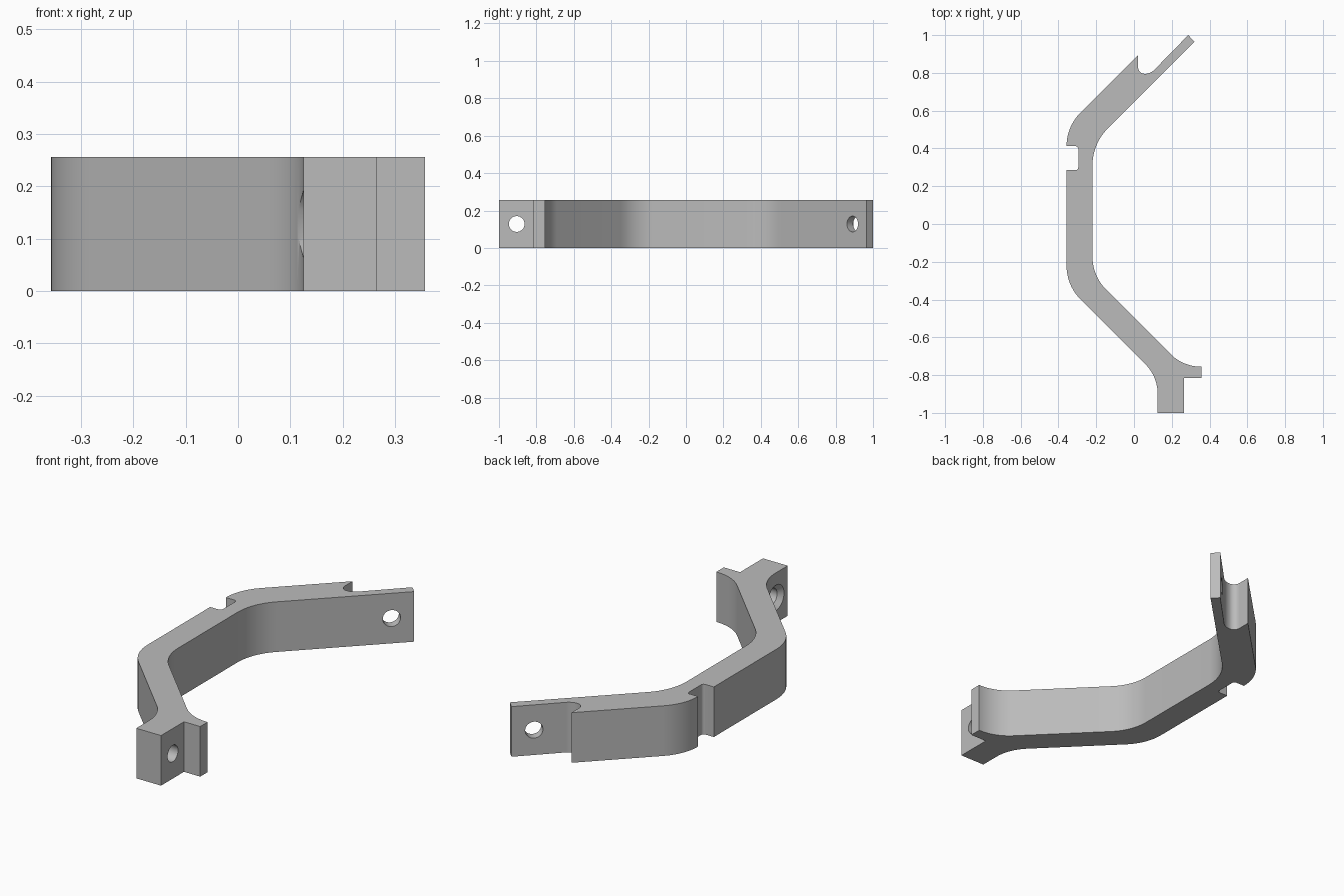
import bpy, bmesh
from math import tan, pi
from mathutils import Vector, Matrix

cube = bpy.data.objects.get("Cube")
if cube:
    bpy.data.objects.remove(cube, do_unlink=True)

HEIGHT = 0.256
MID = HEIGHT / 2
BEND = 0.25

grey = bpy.data.materials.new("plain grey")
grey.use_nodes = True
COLOUR = (0.5, 0.5, 0.5, 1)
grey.diffuse_color = COLOUR
grey.node_tree.nodes["Principled BSDF"].inputs["Base Color"].default_value = COLOUR


def fillet(prev, corner, nxt, radius, steps):
    """Points of a round between two straight edges."""
    a, b = (prev - corner).normalized(), (nxt - corner).normalized()
    angle = a.angle(b)
    reach = radius / tan(angle / 2)
    start, centre_dir = corner + a * reach, (a + b).normalized()
    centre = corner + centre_dir * (radius**2 + reach**2) ** 0.5
    arm = start - centre
    sweep = arm.angle_signed(corner + b * reach - centre)
    return [centre + Matrix.Rotation(-sweep * i / steps, 2) @ arm for i in range(steps + 1)]


def outline(corners):
    points = []
    for i, (x, y, r) in enumerate(corners):
        here = Vector((x, y))
        prev = Vector(corners[i - 1][:2])
        nxt = Vector(corners[(i + 1) % len(corners)][:2])
        points += fillet(prev, here, nxt, r, 12) if r else [here]
    return points


def extrude(name, points, height):
    bm = bmesh.new()
    face = bm.faces.new([bm.verts.new((p.x, p.y, 0)) for p in points])
    top = bmesh.ops.extrude_face_region(bm, geom=[face])["geom"]
    bmesh.ops.translate(bm, vec=(0, 0, height),
                        verts=[v for v in top if isinstance(v, bmesh.types.BMVert)])
    bmesh.ops.recalc_face_normals(bm, faces=bm.faces)
    mesh = bpy.data.meshes.new(name)
    bm.to_mesh(mesh)
    bm.free()
    obj = bpy.data.objects.new(name, mesh)
    bpy.context.collection.objects.link(obj)
    return obj


def cut(obj, centre, direction, r1, r2, depth):
    """Drill a round or tapered hole, r1 at the start and r2 at the far end."""
    bpy.ops.mesh.primitive_cone_add(
        vertices=48, radius1=r1, radius2=r2, depth=depth, location=centre,
        rotation=Vector(direction).to_track_quat("Z", "Y").to_euler())
    cutter = bpy.context.object
    cutter.hide_render = True
    mod = obj.modifiers.new("hole", "BOOLEAN")
    mod.operation, mod.solver, mod.object = "DIFFERENCE", "EXACT", cutter
    bpy.context.view_layer.objects.active = obj
    bpy.ops.object.modifier_apply(modifier=mod.name)
    bpy.data.objects.remove(cutter, do_unlink=True)


# Bracket outline: x, y, corner radius
corners = [
    # foot and outer side
    (0.125, -1, 0), (0.125, -0.807, 0.22), (-0.357, -0.325, BEND),
    # square notch
    (-0.357, 0.285, 0), (-0.295, 0.285, 0.015), (-0.295, 0.412, 0.015), (-0.357, 0.412, 0),
    # outer upper bend, which starts at the notch
    (-0.357, 0.516, BEND),
    # undercut and thin end tab
    (0.022, 0.895, 0), (0.022, 0.795, 0.035), (0.087, 0.795, 0.07),
    (0.287, 1, 0), (0.32, 0.965, 0),
    # inner side and hooked lip
    (-0.22, 0.425, 0.28), (-0.22, -0.275, BEND), (0.26, -0.755, 0.225),
    (0.357, -0.755, 0), (0.357, -0.815, 0), (0.265, -0.815, 0), (0.265, -1, 0),
]
bracket = extrude("bracket", outline(corners), HEIGHT)
bracket.data.materials.append(grey)

# Foot hole with its countersink, then the tab hole
cut(bracket, (0.2, -0.905, MID), (1, 0, 0), 0.042, 0.042, 0.4)
cut(bracket, (0.098, -0.905, MID), (1, 0, 0), 0.142, 0.042, 0.1)
cut(bracket, (0.229, 0.907, MID), (1, -1, 0), 0.042, 0.042, 0.2)

bpy.ops.object.select_all(action="DESELECT")
bracket.select_set(True)
bpy.context.view_layer.objects.active = bracket
bpy.ops.object.shade_smooth_by_angle(angle=pi / 6)
